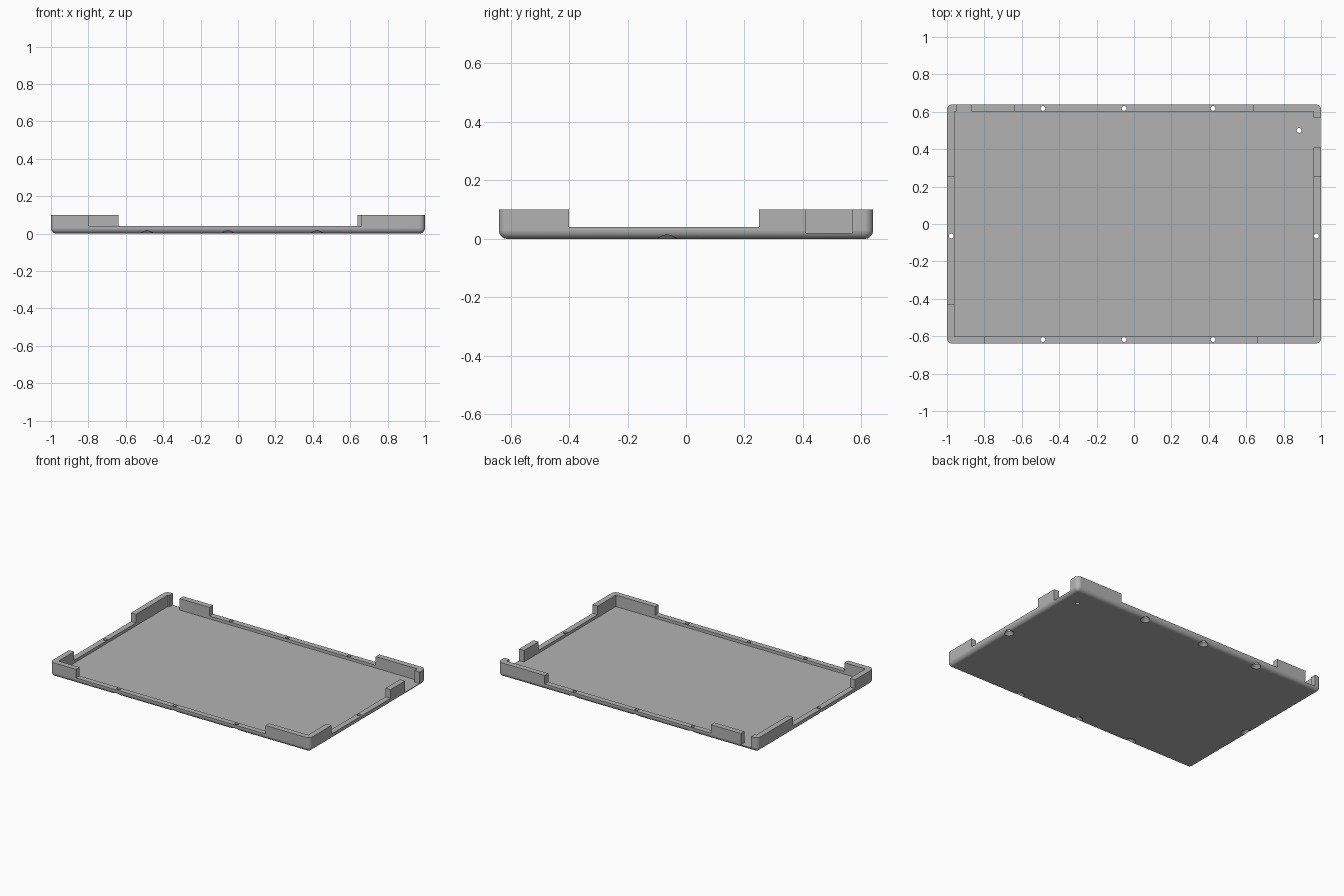
import bpy, bmesh
from math import radians
from mathutils import Vector

cube = bpy.data.objects.get("Cube")
if cube:
    bpy.data.objects.remove(cube, do_unlink=True)

X, Y = 1.0, 0.64             # outer half sizes
WALL, TOP = 0.039, 0.1       # wall thickness, height of corner walls
FLOOR, RIM = 0.02, 0.04      # floor level, low rim level
ROUND = 0.03

grey = bpy.data.materials.new("plain_grey")
grey.use_nodes = True
colour = (0.45, 0.45, 0.45, 1)
grey.diffuse_color = colour
grey.node_tree.nodes["Principled BSDF"].inputs["Base Color"].default_value = colour


def add_object(name, bm):
    mesh = bpy.data.meshes.new(name)
    bm.to_mesh(mesh)
    bm.free()
    obj = bpy.data.objects.new(name, mesh)
    bpy.context.collection.objects.link(obj)
    mesh.materials.append(grey)
    return obj


def box_mesh(lo, hi):
    bm = bmesh.new()
    bmesh.ops.create_cube(bm, size=1)
    lo, hi = Vector(lo), Vector(hi)
    for v in bm.verts:
        v.co = (lo + hi) / 2 + v.co * (hi - lo)
    return bm


def cone_mesh(x, y, r_low, r_high, z_low, z_high):
    bm = bmesh.new()
    bmesh.ops.create_cone(bm, cap_ends=True, segments=32, radius1=r_low,
                          radius2=r_high, depth=z_high - z_low)
    bmesh.ops.translate(bm, verts=bm.verts, vec=(x, y, (z_low + z_high) / 2))
    return bm


def cut(bm):
    """Subtract a mesh from the tray and discard the cutter."""
    cutter = add_object("cutter", bm)
    cutter.hide_render = True
    mod = tray.modifiers.new("cut", 'BOOLEAN')
    mod.operation, mod.solver, mod.object = 'DIFFERENCE', 'EXACT', cutter
    bpy.context.view_layer.update()
    bpy.ops.object.modifier_apply(modifier=mod.name)
    bpy.data.objects.remove(cutter, do_unlink=True)


# Outer body with rounded corners and a rounded underside edge
bm = box_mesh((-X, -Y, 0), (X, Y, TOP))
edges = [e for e in bm.edges if min(v.co.z for v in e.verts) < TOP / 2]
bmesh.ops.bevel(bm, geom=edges, offset=ROUND, segments=8, profile=0.5,
                affect='EDGES', clamp_overlap=True)
tray = add_object("tray", bm)
bpy.ops.object.select_all(action='DESELECT')
tray.select_set(True)
bpy.context.view_layer.objects.active = tray

# Hollow interior
ix, iy = X - WALL, Y - WALL
cut(box_mesh((-ix, -iy, FLOOR), (ix, iy, 1)))

# Lowered rim between the corner walls, and two gaps down to the floor
OUT, IN = 0.1, 0.03
for side, start, end, level in (
        ("front", -0.8, 0.66, RIM), ("back", -0.64, 0.64, RIM),
        ("left", -0.4, 0.25, RIM), ("right", -0.43, 0.25, RIM),
        ("back", -0.95, -0.87, FLOOR), ("left", 0.41, 0.57, FLOOR)):
    sign = 1 if side in ("back", "left") else -1
    half, inner = (Y, iy) if side in ("front", "back") else (X, ix)
    near, far = sorted((sign * (inner - IN), sign * (half + OUT)))
    if side in ("front", "back"):
        cut(box_mesh((start, near, level), (end, far, 1)))
    else:
        cut(box_mesh((near, start, level), (far, end, 1)))

# Countersunk screw holes through the rim
HOLE, SINK = 0.013, 0.034
screws = [(x, s * 0.618) for s in (1, -1) for x in (-0.487, -0.053, 0.423)]
screws += [(-0.977, -0.064), (0.975, -0.064)]
for x, y in screws:
    cut(cone_mesh(x, y, SINK + 0.0105, HOLE, -0.01, FLOOR))
    cut(cone_mesh(x, y, HOLE, HOLE, -0.05, 0.2))

# Small plain hole in the floor
cut(cone_mesh(0.883, 0.5, HOLE, HOLE, -0.05, 0.2))

# Smooth roundings with crisp flat faces
bpy.ops.object.shade_smooth_by_angle(angle=radians(30))
weighted = tray.modifiers.new("flat_faces", 'WEIGHTED_NORMAL')
weighted.keep_sharp = True
